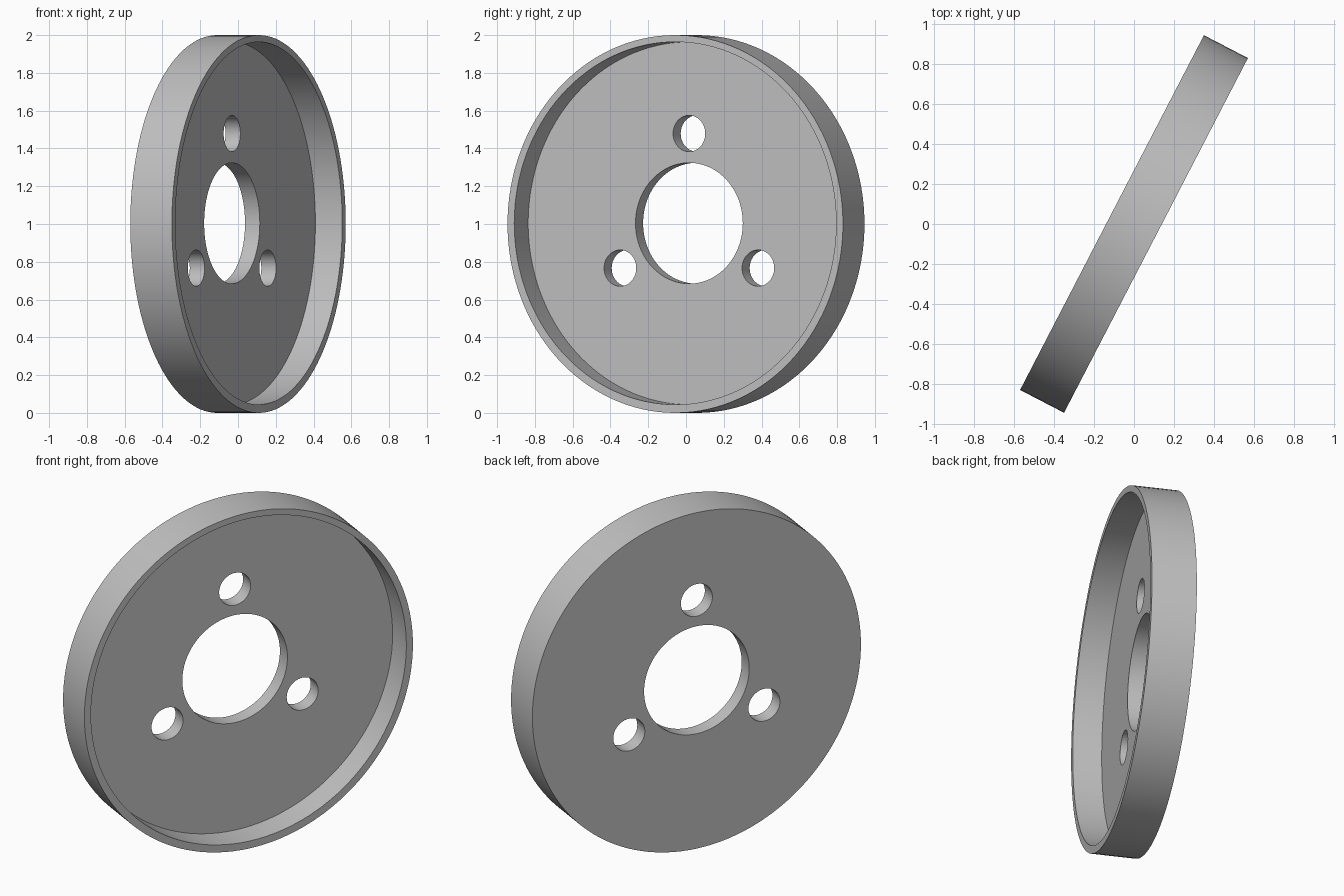
import bpy
from math import radians, sin, cos

cube = bpy.data.objects.get("Cube")
if cube:
    bpy.data.objects.remove(cube, do_unlink=True)

RADIUS, HALF = 1.0, 0.124     # outer radius and half thickness
FLOOR = -0.036                # height of the recessed face along the axis
LIFT = 0.004                  # small offset of the bored features

grey = bpy.data.materials.new("light_grey")
grey.use_nodes = True
colour = (0.527, 0.527, 0.527, 1)
grey.diffuse_color = colour
grey.node_tree.nodes["Principled BSDF"].inputs["Base Color"].default_value = colour


def cylinder(name, radius, low, high, x=0, y=0, sides=96):
    bpy.ops.mesh.primitive_cylinder_add(vertices=sides, radius=radius, depth=high - low,
                                        location=(x, y, (low + high) / 2))
    obj = bpy.context.object
    obj.name = name
    return obj


def cut(target, cutter):
    mod = target.modifiers.new(cutter.name, "BOOLEAN")
    mod.operation, mod.solver, mod.object = "DIFFERENCE", "EXACT", cutter
    bpy.ops.object.select_all(action="DESELECT")
    target.select_set(True)
    bpy.context.view_layer.objects.active = target
    bpy.ops.object.modifier_apply(modifier=mod.name)
    bpy.data.objects.remove(cutter, do_unlink=True)


# Solid disc, modelled flat
disc = cylinder("flanged_disc", RADIUS, -HALF, HALF, sides=128)
disc.data.materials.append(grey)

# Shallow recess leaving a thin rim
cut(disc, cylinder("recess", 0.96, FLOOR, 0.5, y=LIFT, sides=128))

# Central bore
cut(disc, cylinder("bore", 0.32, -0.5, 0.5, y=LIFT))

# Three bolt holes
for i in range(3):
    a = radians(90 + 120 * i)
    cut(disc, cylinder("bolt_hole", 0.096, -0.5, 0.5,
                       0.475 * cos(a), LIFT + 0.475 * sin(a), 48))

# Stand the disc upright and turn it
disc.rotation_euler = (radians(90), 0, radians(62.6))
disc.location = (0, 0, RADIUS)
bpy.ops.object.select_all(action="DESELECT")
disc.select_set(True)
bpy.context.view_layer.objects.active = disc
bpy.ops.object.transform_apply(location=True, rotation=True, scale=True)
bpy.ops.object.shade_smooth_by_angle(angle=radians(30))
